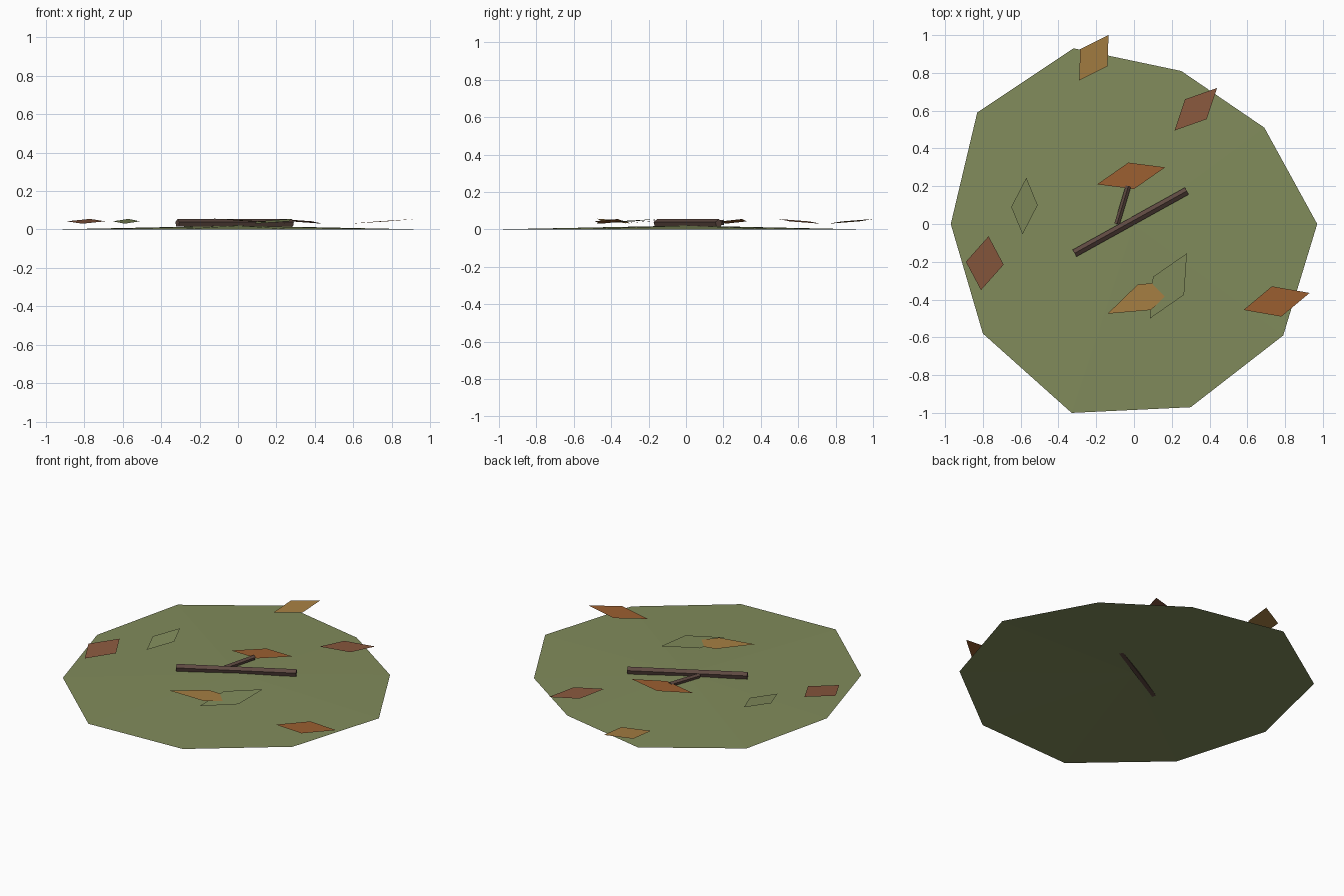
import bpy
import math
from mathutils import Vector

cube = bpy.data.objects.get("Cube")
if cube:
    bpy.data.objects.remove(cube, do_unlink=True)


def material(name, rgb):
    mat = bpy.data.materials.new(name)
    mat.use_nodes = True
    mat.diffuse_color = (*rgb, 1)
    mat.node_tree.nodes["Principled BSDF"].inputs["Base Color"].default_value = (*rgb, 1)
    return mat


moss = material("moss green", (0.22, 0.26, 0.105))
rust = material("rust orange", (0.33, 0.115, 0.03))
russet = material("russet brown", (0.25, 0.098, 0.048))
ochre = material("ochre yellow", (0.38, 0.21, 0.055))
bark = material("dark bark", (0.11, 0.065, 0.052))


def mesh_object(name, verts, faces, mat):
    mesh = bpy.data.meshes.new(name)
    mesh.from_pydata(verts, [], faces)
    mesh.materials.append(mat)
    mesh.update()
    obj = bpy.data.objects.new(name, mesh)
    bpy.context.scene.collection.objects.link(obj)
    return obj


# Ground patch: irregular, open, shallow ten-sided cone
rim = [(0.97, 0), (0.69, 0.51), (0.25, 0.81), (-0.32, 0.93), (-0.83, 0.59),
       (-0.97, 0), (-0.8, -0.58), (-0.33, -1), (0.3, -0.97), (0.79, -0.59)]
n = len(rim)
mesh_object("ground_patch", [(x, y, 0) for x, y in rim] + [(0, 0, 0.02)],
            [(i, (i + 1) % n, n) for i in range(n)], moss)


# Leaf: flat parallelogram from its low tip to its high tip, with one side corner given
def leaf(name, low, high, side, mat, lift=0.0):
    a = Vector((*low, 0.03 + lift))
    c = Vector((*high, 0.055 + lift))
    b = Vector((*side, (a.z + c.z) / 2))
    d = a + c - b
    quad = [a, b, c, d]
    if (b - a).cross(c - a).z < 0:
        quad.reverse()
    mesh_object(name, quad, [(0, 1, 2, 3)], mat)


leaf("back_ochre_leaf", (-0.29, 0.76), (-0.135, 1.0), (-0.14, 0.835), ochre)
leaf("back_russet_leaf", (0.44, 0.72), (0.215, 0.495), (0.27, 0.66), russet)
leaf("middle_rust_leaf", (-0.195, 0.21), (0.165, 0.3), (-0.03, 0.325), rust)
leaf("left_rust_leaf", (0.58, -0.455), (0.93, -0.365), (0.73, -0.33), rust)
leaf("right_russet_leaf", (-0.81, -0.35), (-0.77, -0.065), (-0.89, -0.2), russet)
leaf("right_green_leaf", (-0.59, -0.055), (-0.57, 0.245), (-0.65, 0.09), moss)
leaf("front_green_leaf", (0.085, -0.5), (0.28, -0.155), (0.1, -0.28), moss)
leaf("front_ochre_leaf", (0.25, -0.3), (-0.14, -0.475), (0.02, -0.32), ochre, 0.002)


# Twig: five-sided prism with a ridge on top
def twig(name, start, end, radius):
    start, end = Vector(start), Vector(end)
    side = (end - start).cross(Vector((0, 0, 1))).normalized()
    sides = 5
    ring = [side * math.sin(t) * radius + Vector((0, 0, math.cos(t) * radius))
            for t in (2 * math.pi * i / sides for i in range(sides))]
    verts = [start + p for p in ring] + [end + p for p in ring]
    faces = [(i, i + sides, (i + 1) % sides + sides, (i + 1) % sides) for i in range(sides)]
    faces += [tuple(range(sides)), tuple(reversed(range(sides, 2 * sides)))]
    mesh_object(name, verts, faces, bark)


twig("main_twig", (-0.315, -0.155, 0.032), (0.28, 0.175, 0.032), 0.022)
twig("side_twig", (-0.09, 0.0, 0.031), (-0.03, 0.2, 0.036), 0.015)
